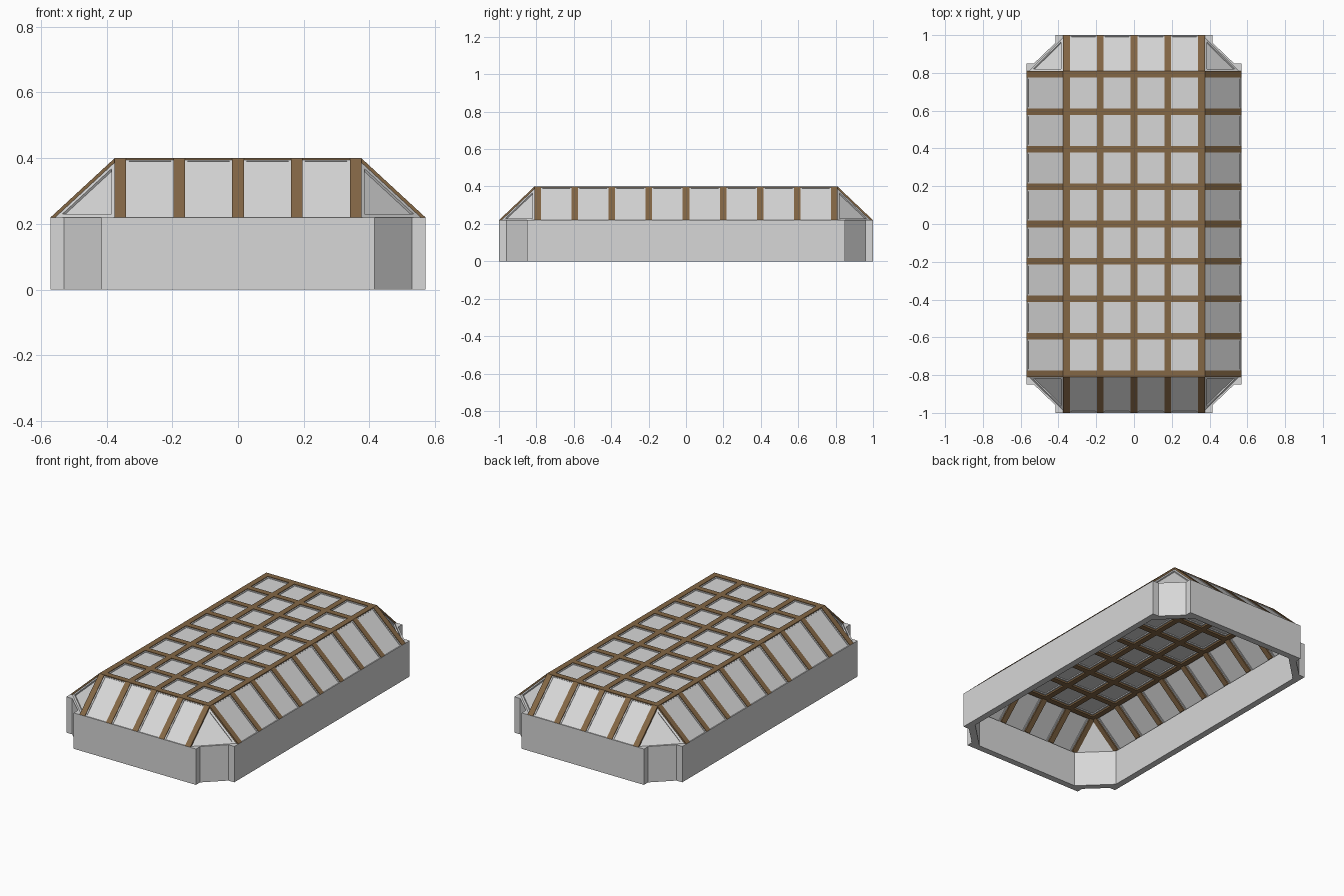
import bpy, bmesh, math
from mathutils import Vector

if "Cube" in bpy.data.objects:
    bpy.data.objects.remove(bpy.data.objects["Cube"])

HX, HY = 0.57, 1.0          # outer half sizes at the foot of the slope
TX, TY = 0.375, 0.81        # half sizes of the flat top
Z0, Z1 = 0.22, 0.40         # foot and top of the roof
BEAM_W, BEAM_D = 0.035, 0.03


def material(name, col):
    m = bpy.data.materials.new(name)
    m.diffuse_color = (*col, 1)
    m.use_nodes = True
    m.node_tree.nodes["Principled BSDF"].inputs["Base Color"].default_value = m.diffuse_color
    return m


grey = material("plaster grey", (0.68, 0.68, 0.68))
brown = material("wood brown", (0.23, 0.135, 0.06))


def finish(bm, name, mat):
    bmesh.ops.recalc_face_normals(bm, faces=bm.faces)
    me = bpy.data.meshes.new(name)
    bm.to_mesh(me)
    bm.free()
    me.materials.append(mat)
    ob = bpy.data.objects.new(name, me)
    bpy.context.collection.objects.link(ob)
    return ob


def bridge(bm, a, b):
    n = len(a)
    for i in range(n):
        bm.faces.new((a[i], a[(i + 1) % n], b[(i + 1) % n], b[i]))


def prism(name, pts, vec, mat):
    """Solid made by moving a flat outline along a vector."""
    bm = bmesh.new()
    a = [bm.verts.new(p) for p in pts]
    b = [bm.verts.new(Vector(p) + Vector(vec)) for p in pts]
    bm.faces.new(a)
    bm.faces.new(b)
    bridge(bm, a, b)
    finish(bm, name, mat)


def inset(pts, n, w):
    """Shrink a convex outline (counter-clockwise about n) by w."""
    out = []
    for i, p in enumerate(pts):
        d1 = (p - pts[i - 1]).normalized()
        d2 = (pts[(i + 1) % len(pts)] - p).normalized()
        s = d1.cross(d2).dot(n)
        out.append(p + (d2 - d1) * (w / s))
    return out


def coffer(bm, pts, rim, out_rim, out_panel, in_panel, in_rim):
    """Framed panel: depths are measured inward from the outer roof plane."""
    pts = [Vector(p) for p in pts]
    n = (pts[1] - pts[0]).cross(pts[2] - pts[0]).normalized()
    if n.dot(sum(pts, Vector())) < 0:
        pts.reverse()
        n = -n
    small = inset(pts, n, rim)
    loops = [[bm.verts.new(p - n * d) for p in ring] for ring, d in
             ((small, out_panel), (small, out_rim), (pts, out_rim),
              (pts, in_rim), (small, in_rim), (small, in_panel))]
    bm.faces.new(loops[0])
    bm.faces.new(loops[-1])
    for a, b in zip(loops, loops[1:]):
        bridge(bm, a, b)


# Low walls and recessed corner walls
for s, side in ((-1, "left"), (1, "right")):
    prism(f"{side}_wall", [(s * x, y, 0) for x, y in
          ((0.53, -0.85), (0.57, -0.85), (0.57, 0.85), (0.53, 0.85))], (0, 0, Z0), grey)
for t, end in ((-1, "front"), (1, "back")):
    prism(f"{end}_wall", [(x, t * y, 0) for x, y in
          ((-0.415, 0.96), (0.415, 0.96), (0.415, 1), (-0.415, 1))], (0, 0, Z0), grey)
    for s, side in ((-1, "left"), (1, "right")):
        prism(f"{end}_{side}_corner_wall", [(s * x, t * y, 0) for x, y in
              ((0.415, 0.96), (0.53, 0.85), (0.53, 0.793), (0.358, 0.96))], (0, 0, Z0), grey)


# Folded beams: trapezoid arch profile swept across the beam width
def arch(foot, top):
    run, rise = foot - top, Z1 - Z0
    ang = math.atan2(rise, run)
    foot_in = foot - BEAM_D / math.sin(ang)
    top_in = foot_in - (rise - BEAM_D) * run / rise
    return [(-foot, Z0), (-top, Z1), (top, Z1), (foot, Z0),
            (foot_in, Z0), (top_in, Z1 - BEAM_D), (-top_in, Z1 - BEAM_D), (-foot_in, Z0)]


xs = [(TX - BEAM_W / 2) * i / 2 for i in range(-2, 3)]
ys = [(TY - BEAM_W / 2) * i / 4 for i in range(-4, 5)]
for i, y in enumerate(ys):
    prism(f"cross_beam_{i + 1}", [(u, y - BEAM_W / 2, z) for u, z in arch(HX, TX)],
          (0, BEAM_W, 0), brown)
for i, x in enumerate(xs):
    prism(f"long_beam_{i + 1}", [(x - BEAM_W / 2, u, z) for u, z in arch(HY, TY)],
          (BEAM_W, 0, 0), brown)

# Panels between the beams
h = BEAM_W / 2
x_gaps = [(a + h, b - h) for a, b in zip(xs, xs[1:])]
y_gaps = [(a + h, b - h) for a, b in zip(ys, ys[1:])]
depths = (0.008, 0.004, 0.007, 0.013, 0.02)

bm = bmesh.new()
for x0, x1 in x_gaps:
    for y0, y1 in y_gaps:
        coffer(bm, [(x0, y0, Z1), (x1, y0, Z1), (x1, y1, Z1), (x0, y1, Z1)], *depths)
finish(bm, "top_panels", grey)

bm = bmesh.new()
for s in (-1, 1):
    for y0, y1 in y_gaps:
        coffer(bm, [(s * HX, y0, Z0), (s * HX, y1, Z0), (s * TX, y1, Z1), (s * TX, y0, Z1)], *depths)
finish(bm, "side_slope_panels", grey)

bm = bmesh.new()
for t in (-1, 1):
    for x0, x1 in x_gaps:
        coffer(bm, [(x0, t * HY, Z0), (x1, t * HY, Z0), (x1, t * TY, Z1), (x0, t * TY, Z1)], *depths)
finish(bm, "end_slope_panels", grey)

# Framed triangles closing the corners
bm = bmesh.new()
for s in (-1, 1):
    for t in (-1, 1):
        coffer(bm, [(s * TX, t * HY, Z0), (s * HX, t * TY, Z0), (s * TX, t * TY, Z1)],
               0.018, 0.008, 0.016, 0.024, 0.026)
finish(bm, "corner_triangles", grey)
